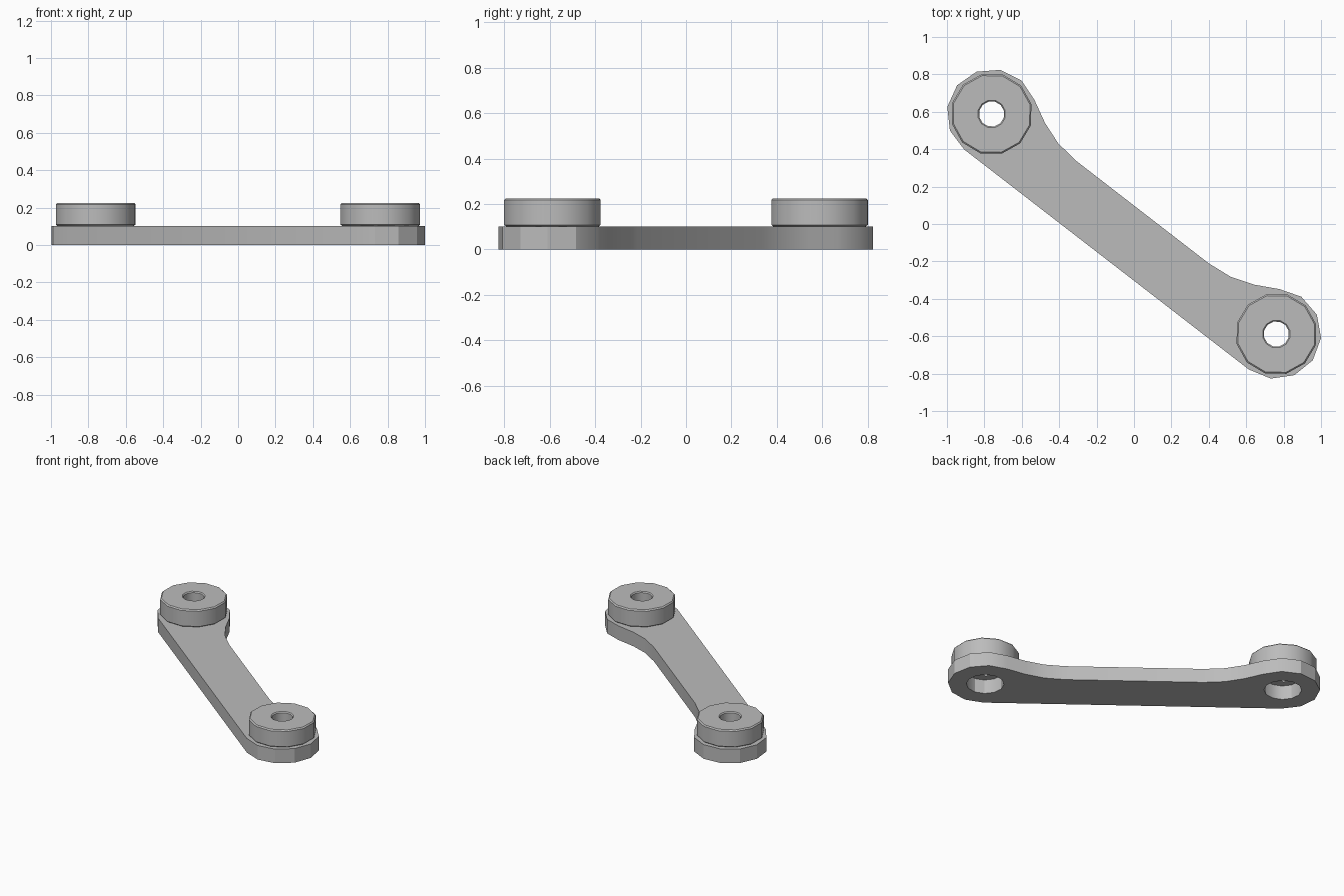
import bpy, bmesh
from math import cos, sin, radians
from mathutils import Matrix, Vector

cube = bpy.data.objects.get("Cube")
if cube:
    bpy.data.objects.remove(cube, do_unlink=True)

TILT = radians(-37.7)      # direction of the arm in plan
REACH = 0.962              # centre to each end
THICK = 0.1                # plate thickness
SIDES = 12

grey = bpy.data.materials.new("plain_grey")
grey.use_nodes = True
grey.diffuse_color = (0.5, 0.5, 0.5, 1)
grey.node_tree.nodes["Principled BSDF"].inputs["Base Color"].default_value = (0.5, 0.5, 0.5, 1)


def finish(name, bm, angle):
    bmesh.ops.recalc_face_normals(bm, faces=bm.faces)
    for f in bm.faces:
        f.smooth = True
    mesh = bpy.data.meshes.new(name)
    bm.to_mesh(mesh)
    bm.free()
    mesh.set_sharp_from_angle(angle=radians(angle))
    mesh.materials.append(grey)
    obj = bpy.data.objects.new(name, mesh)
    bpy.context.collection.objects.link(obj)
    return obj


def ring(radius, count, start=0, cx=0):
    return [(cx + radius * cos(start + i * radians(360) / count),
             radius * sin(start + i * radians(360) / count)) for i in range(count)]


def add_loop(bm, points):
    verts = [bm.verts.new((x, y, 0)) for x, y in points]
    return [bm.edges.new((v, verts[i - 1])) for i, v in enumerate(verts)]


# Arm plate: flared neck on one long side, faceted round ends, two bores
neck = [(0.445, 0.078), (0.583, 0.093), (0.706, 0.136), (0.828, 0.2)]
end = [radians(94 - 184 * i / 6) for i in range(7)]
half = neck + [(REACH + 0.24 * cos(a), 0.24 * sin(a)) for a in end]
outline = half + [(-x, y) for x, y in reversed(half)]
bm = bmesh.new()
edges = add_loop(bm, outline)
for side in (-1, 1):
    edges += add_loop(bm, ring(0.122, SIDES, cx=side * REACH))
bmesh.ops.triangle_fill(bm, edges=edges, use_beauty=True)
bmesh.ops.dissolve_limit(bm, angle_limit=0.01, verts=bm.verts, edges=bm.edges)
lift = bmesh.ops.extrude_face_region(bm, geom=bm.faces[:], use_keep_orig=True)
bmesh.ops.translate(bm, vec=(0, 0, THICK),
                    verts=[g for g in lift["geom"] if isinstance(g, bmesh.types.BMVert)])
bmesh.ops.rotate(bm, cent=(0, 0, 0), matrix=Matrix.Rotation(TILT, 3, "Z"), verts=bm.verts)
finish("arm_plate", bm, 30)

# Bosses: chamfered rings with a narrow central hole
profile = [(0.068, 0), (0.208, 0), (0.219, 0.008), (0.219, 0.117),
           (0.211, 0.125), (0.075, 0.125), (0.068, 0.118)]
for side, name in ((-1, "back_boss"), (1, "front_boss")):
    bm = bmesh.new()
    loops = [[bm.verts.new((x, y, z)) for x, y in ring(r, SIDES, radians(14))]
             for r, z in profile]
    for k, loop in enumerate(loops):
        below = loops[k - 1]
        for i in range(SIDES):
            bm.faces.new((below[i - 1], below[i], loop[i], loop[i - 1]))
    boss = finish(name, bm, 35)
    boss.location = Vector((side * REACH * cos(TILT), side * REACH * sin(TILT), THICK))
